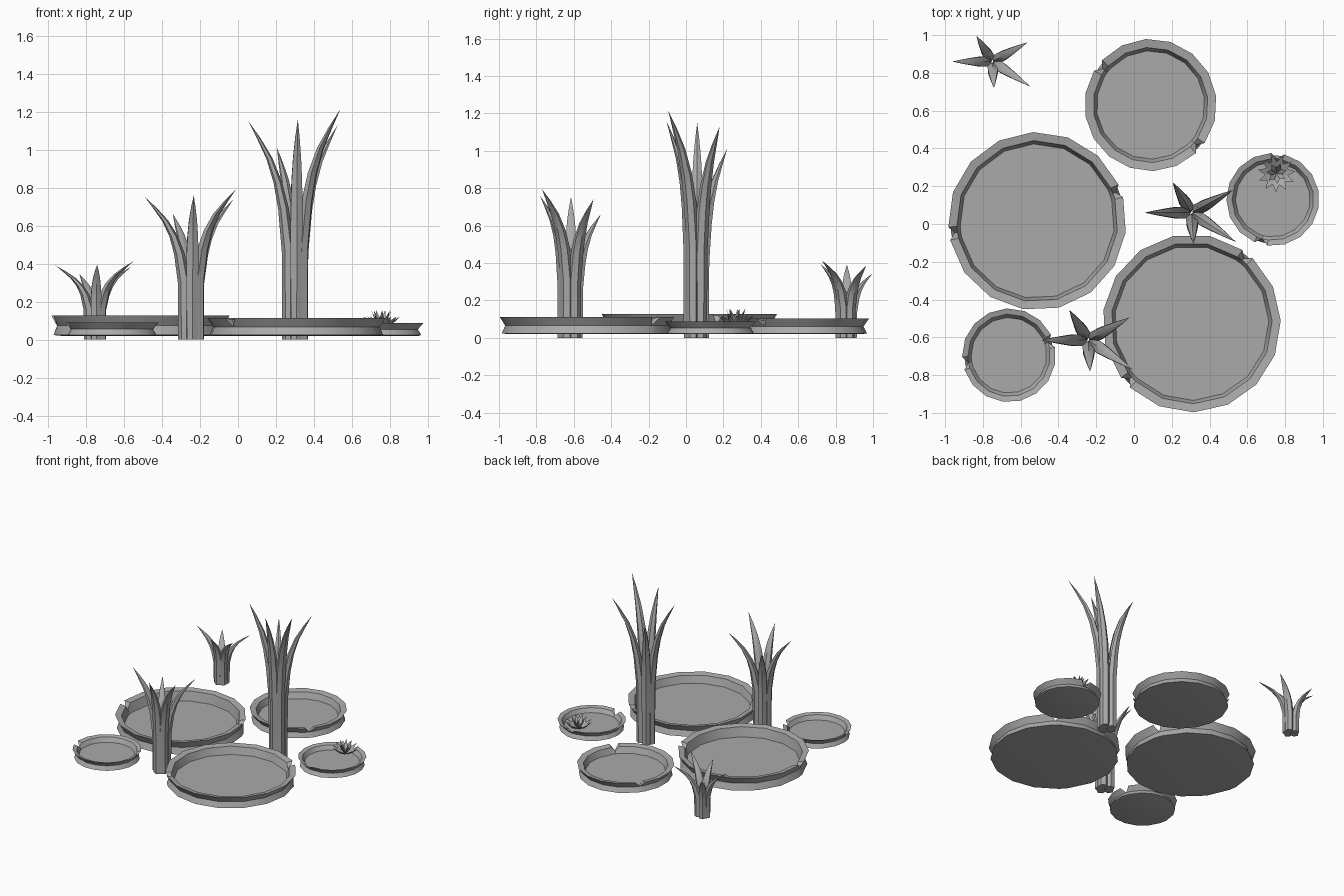
import bpy, bmesh, math
from mathutils import Vector

old = bpy.data.objects.get("Cube")
if old:
    bpy.data.objects.remove(old, do_unlink=True)

grey = bpy.data.materials.new("plain_grey")
grey.use_nodes = True
grey.diffuse_color = (0.4, 0.4, 0.4, 1)
bsdf = next(n for n in grey.node_tree.nodes if n.type == 'BSDF_PRINCIPLED')
bsdf.inputs["Base Color"].default_value = grey.diffuse_color


def finish(bm, name, angle):
    """Turn a bmesh into a shaded object."""
    bmesh.ops.recalc_face_normals(bm, faces=bm.faces)
    mesh = bpy.data.meshes.new(name)
    bm.to_mesh(mesh)
    bm.free()
    mesh.materials.append(grey)
    obj = bpy.data.objects.new(name, mesh)
    bpy.context.collection.objects.link(obj)
    bpy.ops.object.select_all(action='DESELECT')
    obj.select_set(True)
    bpy.context.view_layer.objects.active = obj
    bpy.ops.object.shade_smooth_by_angle(angle=math.radians(angle))
    return obj


def bridge(bm, a, b):
    """Join two equal rings of vertices with quads."""
    n = len(a)
    for i in range(n):
        j = (i + 1) % n
        bm.faces.new((a[i], a[j], b[j], b[i]))


def lily_pad(name, x, y, radius, top, notch_a, notch_b):
    """Round tray with a pinched rim and two V cuts."""
    gap = 0.035 / radius
    angles = []
    a, b = math.radians(notch_a), math.radians(notch_b)
    for start, end in ((a, b), (b, a + math.tau)):
        angles.append((start, True))
        span = end - start - 2 * gap
        steps = max(3, round(span / 0.38))
        angles += [(start + gap + span * i / steps, False) for i in range(steps + 1)]

    bm = bmesh.new()
    rim = 0.045 if radius > 0.3 else 0.03
    floor, base = 0.048, 0.02
    mid = (top + base) / 2
    # inset from the outer radius, height
    profile = [(rim + 0.018, floor), (rim, top - 0.008), (0, top),
               (0.03, mid), (0.012, base + 0.004), (radius * 0.11, base)]
    rings = []
    for k, (inset, z) in enumerate(profile):
        ring = []
        for ang, cut in angles:
            r, h = radius - inset, z
            if cut and k in (1, 2):
                h = mid
                r = radius - (rim if k == 1 else 0.03)
            ring.append(bm.verts.new((x + r * math.cos(ang), y + r * math.sin(ang), h)))
        rings.append(ring)
    for low, high in zip(rings, rings[1:]):
        bridge(bm, low, high)
    bm.faces.new(rings[0])
    bm.faces.new(rings[-1])
    finish(bm, name, 35)


# tip offset (x, y) and tip height of each blade
TIPS = [(-0.25, 0.0, 1.15), (-0.1, 0.16, 1.01), (0.22, 0.12, 1.13),
        (0.235, -0.155, 1.215), (0.01, -0.165, 1.16)]
# share of height, share of reach, half width, half thickness
STATIONS = [(0, 0, 0.034, 0.034), (0.4, 0.01, 0.036, 0.034), (0.6, 0.13, 0.036, 0.028),
            (0.72, 0.27, 0.032, 0.022), (0.83, 0.48, 0.024, 0.015),
            (0.92, 0.74, 0.013, 0.008)]


def reed(name, x, y, wide, tall):
    """Clump of five blades that bend out to points."""
    bm = bmesh.new()
    for tx, ty, tz in TIPS:
        out = Vector((tx, ty, 0))
        reach = out.length
        out.normalize()
        side = Vector((-out.y, out.x, 0))
        root = 0.038
        rings = []
        for share, bend, half, thick in STATIONS:
            centre = out * (root + (reach - root) * bend) + Vector((0, 0, tz * share))
            lean = Vector((0, 0, -0.6 * thick * bend))
            ring = []
            for i in range(6):
                a = math.tau * i / 6
                p = centre + side * half * math.sin(a) + (out * thick + lean) * math.cos(a)
                ring.append(bm.verts.new((x + p.x * wide, y + p.y * wide, p.z * tall)))
            rings.append(ring)
        for low, high in zip(rings, rings[1:]):
            bridge(bm, low, high)
        bm.faces.new(rings[0])
        tip = bm.verts.new((x + tx * wide, y + ty * wide, tz * tall))
        for i in range(6):
            bm.faces.new((rings[-1][i], rings[-1][(i + 1) % 6], tip))
    finish(bm, name, 40)


def flower(name, x, y, z):
    """Two layers of pointed petals."""
    bm = bmesh.new()
    for count, reach, rise, half, turn in ((11, 0.1, 0.062, 0.019, 0.1),
                                           (7, 0.055, 0.095, 0.014, 0.3)):
        for i in range(count):
            a = turn + math.tau * i / count
            out = Vector((math.cos(a), math.sin(a), 0))
            side = Vector((-out.y, out.x, 0))
            at = Vector((x, y, z))
            up = Vector((0, 0, rise))
            root = bm.verts.new(at)
            tip = bm.verts.new(at + out * reach + up)
            belly = at + out * reach * 0.55 + up * 0.5
            left = bm.verts.new(belly + side * half)
            right = bm.verts.new(belly - side * half)
            keel = bm.verts.new(belly - Vector((0, 0, 0.012)))
            for p, q in ((left, right), (right, keel), (keel, left)):
                bm.faces.new((root, p, q))
                bm.faces.new((tip, q, p))
    finish(bm, name, 20)


# pads
lily_pad("large_pad_right", -0.512, 0.015, 0.472, 0.128, 20, 188)
lily_pad("large_pad_front", 0.305, -0.525, 0.472, 0.113, 51, 222)
lily_pad("medium_pad_back", 0.088, 0.63, 0.35, 0.103, 143, 319)
lily_pad("small_pad_left", 0.735, 0.13, 0.246, 0.088, 84, 255)
lily_pad("small_pad_right", -0.662, -0.695, 0.248, 0.09, 18, 190)

# plants
reed("tall_reed", 0.305, 0.06, 1.0, 1.0)
reed("medium_reed", -0.243, -0.615, 1.0, 0.655)
reed("short_reed", -0.75, 0.86, 0.85, 0.34)
flower("pad_flower", 0.755, 0.268, 0.06)
